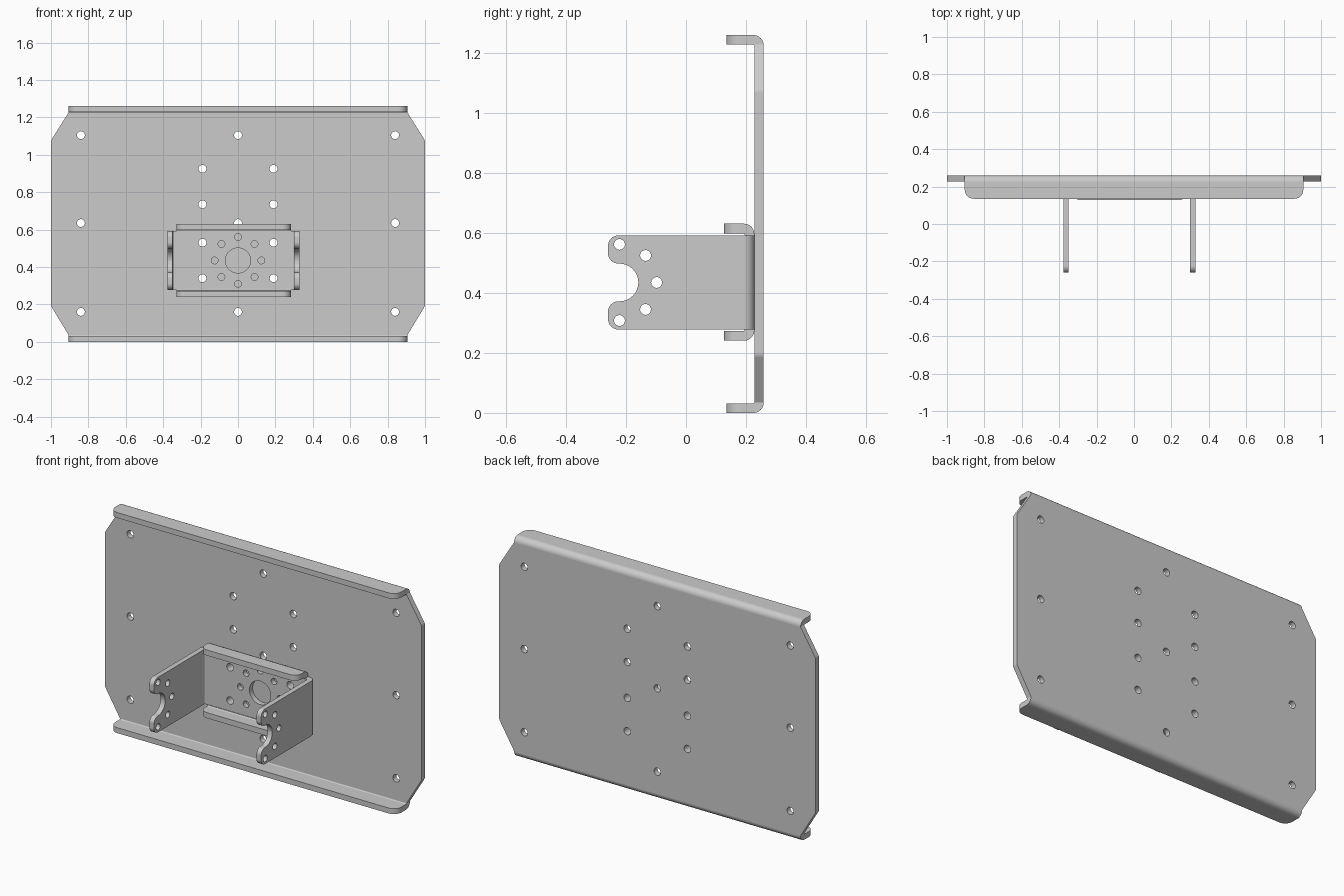
import bpy, bmesh
from math import pi, cos, sin
from mathutils import Vector

if "Cube" in bpy.data.objects:
    bpy.data.objects.remove(bpy.data.objects["Cube"])


def fillet(points, steps=8):
    """Closed outline from (u, v[, radius]) corners, with rounded corners."""
    out = []
    for i, p in enumerate(points):
        c = Vector(p[:2])
        r = p[2] if len(p) > 2 else 0
        if not r:
            out.append(c)
            continue
        a = (Vector(points[i - 1][:2]) - c).normalized()
        b = (Vector(points[(i + 1) % len(points)][:2]) - c).normalized()
        half = a.angle(b) / 2
        centre = c + (a + b).normalized() * (r / sin(half))
        start = c + a * (r / math_tan(half)) - centre
        end = c + b * (r / math_tan(half)) - centre
        sweep = pi - 2 * half
        for k in range(steps + 1):
            t = k / steps
            out.append(centre + (start * sin((1 - t) * sweep) + end * sin(t * sweep)) / sin(sweep))
    return out


def math_tan(a):
    return sin(a) / cos(a)


def circle(u, v, r, n=32):
    return [Vector((u + r * cos(2 * pi * k / n), v + r * sin(2 * pi * k / n))) for k in range(n)]


def prism(name, outlines, axis, lo, hi):
    """Extrude outlines along an axis; (u, v) are the other two axes in xyz order."""
    bm = bmesh.new()
    for outline in outlines:
        rings = []
        for w in (lo, hi):
            ring = []
            for p in outline:
                co = [p[0], p[1]]
                co.insert("xyz".index(axis), w)
                ring.append(bm.verts.new(co))
            rings.append(ring)
            bm.faces.new(ring)
        n = len(outline)
        for i in range(n):
            j = (i + 1) % n
            bm.faces.new((rings[0][i], rings[0][j], rings[1][j], rings[1][i]))
    bmesh.ops.recalc_face_normals(bm, faces=bm.faces)
    mesh = bpy.data.meshes.new(name)
    bm.to_mesh(mesh)
    bm.free()
    ob = bpy.data.objects.new(name, mesh)
    bpy.context.collection.objects.link(ob)
    return ob


def activate(ob):
    bpy.ops.object.select_all(action='DESELECT')
    ob.select_set(True)
    bpy.context.view_layer.objects.active = ob


def combine(ob, other, operation):
    mod = ob.modifiers.new("bool", 'BOOLEAN')
    mod.operation, mod.object, mod.solver = operation, other, 'EXACT'
    activate(ob)
    bpy.ops.object.modifier_apply(modifier=mod.name)
    bpy.data.objects.remove(other)


def finish(ob):
    activate(ob)
    bpy.ops.object.shade_smooth_by_angle(angle=pi / 6)
    ob.modifiers.new("flat_shading", 'WEIGHTED_NORMAL').keep_sharp = True


def u_profile(tip, back, low, high, t, r_out=0.034, r_in=0.006):
    """Bent sheet section: open at tip, wall at back, flanges at low and high."""
    return fillet([(tip, low), (back, low, r_out), (back, high, r_out), (tip, high),
                   (tip, high - t), (back - t, high - t, r_in),
                   (back - t, low + t, r_in), (tip, low + t)])


FRONT = 0.228      # front face of the plate, where the bracket sits
BACK = 0.259
shared_holes = [circle(sx * 0.19, z, 0.021) for sx in (-1, 1) for z in (0.34, 0.53, 0.735, 0.925)]

# Mounting plate: bent section, trimmed by its front and top outlines
plate = prism("mounting_plate", [u_profile(0.135, BACK, 0, 1.26, BACK - FRONT)], 'x', -1.1, 1.1)
front_outline = fillet([(-1, 0.192, 0.03), (-0.905, 0.035), (-0.905, -0.1), (0.905, -0.1),
                        (0.905, 0.035), (1, 0.192, 0.03), (1, 1.076, 0.03), (0.905, 1.228),
                        (0.905, 1.4), (-0.905, 1.4), (-0.905, 1.228), (-1, 1.076, 0.03)])
combine(plate, prism("cutter", [front_outline], 'y', -0.5, 0.5), 'INTERSECT')
flange_outline = fillet([(-0.905, 0.1349, 0.048), (0.905, 0.1349, 0.048), (0.905, 0.215),
                         (1.2, 0.215), (1.2, 0.4), (-1.2, 0.4), (-1.2, 0.215), (-0.905, 0.215)])
combine(plate, prism("cutter", [flange_outline], 'z', -0.2, 1.5), 'INTERSECT')
edge_holes = [circle(x, z, 0.021) for x in (-0.84, 0, 0.84) for z in (0.16, 0.635, 1.105)]
combine(plate, prism("cutter", edge_holes + shared_holes, 'y', 0.2, 0.3), 'DIFFERENCE')
finish(plate)

# Bracket arms: U section seen from above, trimmed by the notched side outline
MID = 0.435
arm_section = [(v, u) for u, v in u_profile(-0.4, FRONT, -0.378, 0.328, 0.029)]
bracket = prism("motor_bracket", [arm_section], 'z', 0.1, 0.8)
arm_outline = fillet([(-0.26, 0.278, 0.035), (0.3, 0.278), (0.3, 0.592), (-0.26, 0.592, 0.035),
                      (-0.26, 0.498, 0.034), (-0.159, 0.498, 0.0629),
                      (-0.159, 0.372, 0.0629), (-0.26, 0.372, 0.034)])
combine(bracket, prism("cutter", [arm_outline], 'x', -0.6, 0.6), 'INTERSECT')

# Bracket lips: short flanges above and below the back wall
lips = prism("lips", [u_profile(0.127, FRONT, 0.241, 0.631, 0.032)], 'x', -0.6, 0.6)
lip_outline = fillet([(-0.33, 0.1269, 0.045), (0.283, 0.1269, 0.045), (0.283, 0.4), (-0.33, 0.4)])
combine(lips, prism("cutter", [lip_outline], 'z', 0, 1), 'INTERSECT')
# Thin the lips' wall to match the arms' wall
combine(lips, prism("cutter", [[(-0.5, 0.28), (0.5, 0.28), (0.5, 0.59), (-0.5, 0.59)]],
                    'y', 0.1, FRONT - 0.029), 'DIFFERENCE')
combine(bracket, lips, 'UNION')

# Bracket holes: bore, bolt ring, wall bolts, then arm bolts
ring = [circle(0.125 * cos(k * pi / 4), MID + 0.125 * sin(k * pi / 4), 0.018) for k in range(8)]
wall_holes = ring + [circle(0, MID, 0.067, 48)] + [h for h in shared_holes if h[0].y < 0.6]
combine(bracket, prism("cutter", wall_holes, 'y', 0.15, 0.3), 'DIFFERENCE')
arm_holes = [circle(y, MID + dz, 0.018) for y, dz in
             ((-0.222, 0.127), (-0.135, 0.09), (-0.098, 0), (-0.135, -0.09), (-0.222, -0.127))]
combine(bracket, prism("cutter", arm_holes, 'x', -0.6, 0.6), 'DIFFERENCE')
finish(bracket)
